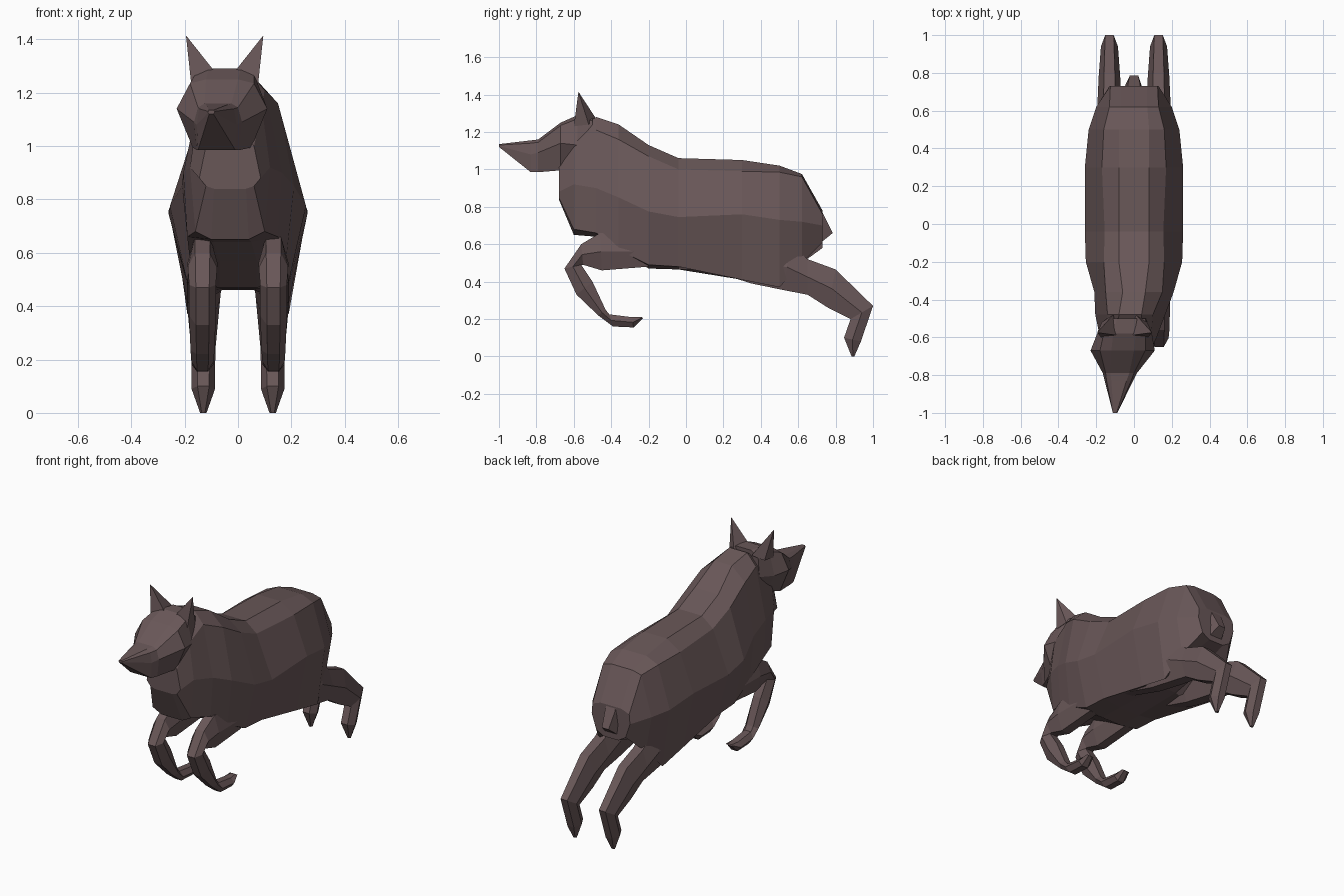
import bpy, bmesh

fur = bpy.data.materials.new("dark brown fur")
fur.diffuse_color = (0.14, 0.095, 0.097, 1)


def loft(name, rings, mirror=False):
    """Skin a list of closed rings of points and cap both ends."""
    bm = bmesh.new()
    rows = [[bm.verts.new(p) for p in ring] for ring in rings]
    n = len(rows[0])
    for a, b in zip(rows, rows[1:]):
        for i in range(n):
            j = (i + 1) % n
            bm.faces.new((a[i], a[j], b[j], b[i]))
    bm.faces.new(rows[0])
    bm.faces.new(rows[-1])
    bmesh.ops.recalc_face_normals(bm, faces=bm.faces)
    mesh = bpy.data.meshes.new(name)
    bm.to_mesh(mesh)
    bm.free()
    mesh.materials.append(fur)
    obj = bpy.data.objects.new(name, mesh)
    bpy.context.collection.objects.link(obj)
    if mirror:
        obj.modifiers.new("other side", 'MIRROR')
    return obj


def paired_ring(y, cx, *pairs):
    """Symmetric upright ring from (half width, height) pairs, top to bottom."""
    right = [(cx + w, y, z) for w, z in pairs]
    left = [(cx - w, y, z) for w, z in reversed(pairs)]
    return right + left


def limb(name, cx, sections, mirror=False):
    """Six-sided limb; each section spans two side-view outline points."""
    rings = []
    for (y1, z1), (y2, z2), w in sections:
        ym, zm = (y1 + y2) / 2, (z1 + z2) / 2
        rings.append([(cx - .5 * w, y1, z1), (cx + .5 * w, y1, z1), (cx + w, ym, zm),
                      (cx + .5 * w, y2, z2), (cx - .5 * w, y2, z2), (cx - w, ym, zm)])
    return loft(name, rings, mirror)


# Body: crest, shoulder, flank, lower flank and belly pairs from chest to rump
loft("body", [paired_ring(*r) for r in (
    (-.68, -.03, (.05, 1.05), (.09, 1.0), (.115, .88), (.09, .85), (.06, .84)),
    (-.60, -.03, (.06, 1.20), (.12, 1.14), (.15, .92), (.13, .68), (.07, .65)),
    (-.48, -.02, (.06, 1.28), (.12, 1.21), (.185, .90), (.17, .66), (.07, .64)),
    (-.36, 0, (.06, 1.24), (.15, 1.16), (.21, .85), (.18, .57), (.07, .57)),
    (-.20, 0, (.08, 1.13), (.16, 1.07), (.255, .775), (.19, .49), (.07, .47)),
    (-.04, 0, (.08, 1.06), (.155, 1.0), (.26, .745), (.19, .48), (.07, .465)),
    (.30, 0, (.08, 1.05), (.17, .99), (.26, .76), (.19, .41), (.06, .46)),
    (.50, 0, (.08, 1.02), (.16, .985), (.24, .73), (.19, .37), (.06, .50)),
    (.62, 0, (.07, .975), (.13, .96), (.20, .72), (.16, .50), (.06, .55)),
    (.73, 0, (.07, .78), (.125, .76), (.13, .70), (.10, .61), (.05, .58)),
)])

# Head, turned slightly to one side
loft("head", [paired_ring(*r) for r in (
    (-.50, -.04, (.05, 1.29), (.10, 1.26), (.11, 1.14), (.07, 1.05)),
    (-.58, -.05, (.06, 1.29), (.11, 1.27), (.145, 1.13), (.09, 1.02)),
    (-.67, -.06, (.06, 1.25), (.12, 1.235), (.17, 1.14), (.11, .995)),
    (-.79, -.075, (.05, 1.16), (.075, 1.145), (.09, 1.09), (.08, .985)),
    (-.83, -.08, (.04, 1.155), (.065, 1.14), (.075, 1.08), (.07, .985)),
    (-1.0, -.10, (.008, 1.135), (.012, 1.13), (.012, 1.125), (.008, 1.12)),
)])

# Ears
for side, label in ((-1, "right"), (1, "left")):
    base = [(.125, -.60, 1.23), (.03, -.59, 1.27), (.06, -.48, 1.27), (.12, -.52, 1.24)]
    tip = (-.05 + side * .145, -.575, 1.415)
    loft(label + "_ear", [
        [(-.05 + side * x, y, z) for x, y, z in base],
        [tuple(t + (b - t) * .01 for t, b in zip(tip, (-.05 + side * x, y, z)))
         for x, y, z in base]])

# Tucked front legs
limb("front_legs", .133, (
    ((-.25, .64), (-.20, .48), .055),
    ((-.46, .66), (-.45, .46), .057),
    ((-.56, .60), (-.55, .49), .055),
    ((-.65, .47), (-.56, .49), .05),
    ((-.585, .33), (-.50, .40), .05),
    ((-.47, .22), (-.43, .25), .045),
    ((-.39, .16), (-.41, .225), .042),
    ((-.28, .155), (-.29, .21), .042),
    ((-.23, .205), (-.235, .21), .025),
), mirror=True)

# Stretched hind legs
limb("hind_legs", .13, (
    ((.10, .62), (.08, .475), .06),
    ((.36, .62), (.35, .39), .065),
    ((.56, .60), (.52, .355), .068),
    ((.65, .52), (.65, .33), .063),
    ((.80, .465), (.76, .26), .057),
    ((1.0, .27), (.88, .20), .045),
    ((.935, .08), (.845, .10), .044),
    ((.90, .0), (.885, .0), .012),
), mirror=True)

# Short tail
limb("tail", 0, (
    ((.69, .85), (.60, .80), .05),
    ((.74, .75), (.65, .62), .065),
    ((.785, .66), (.655, .555), .045),
))
